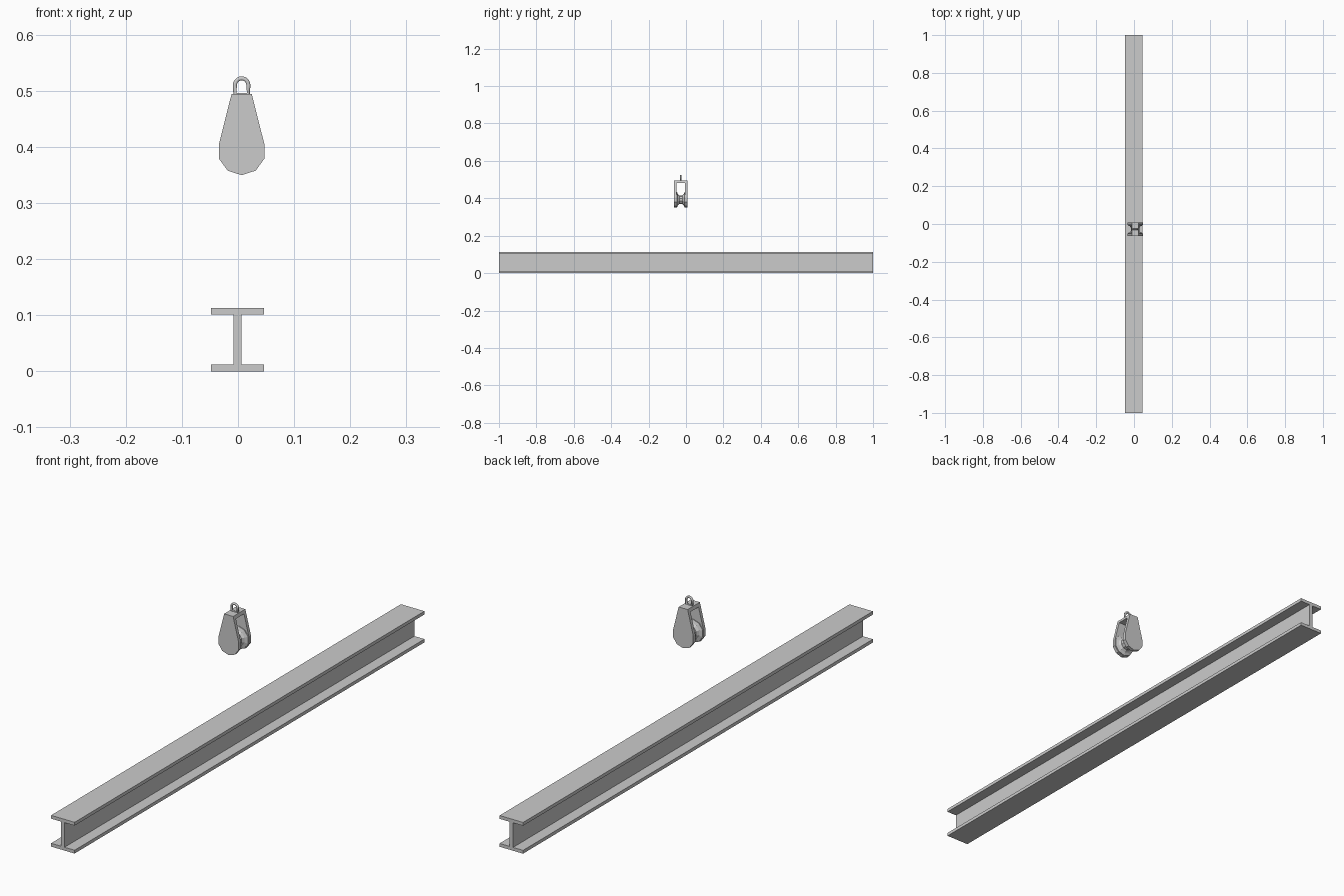
import bpy, bmesh, math
from math import sin, cos, pi, radians

if "Cube" in bpy.data.objects:
    bpy.data.objects.remove(bpy.data.objects["Cube"])

CX, CY, CZ, R = 0.0065, -0.028, 0.392, 0.0425   # pulley axle centre and radius
HALF = 0.035                                    # half width of the pulley block


def finish(name, bm):
    bmesh.ops.recalc_face_normals(bm, faces=bm.faces)
    me = bpy.data.meshes.new(name)
    bm.to_mesh(me)
    bm.free()
    ob = bpy.data.objects.new(name, me)
    bpy.context.collection.objects.link(ob)
    return ob


def extrude_y(name, pts, y0, y1):
    """Extrude an x/z outline along y."""
    bm = bmesh.new()
    face = bm.faces.new([bm.verts.new((x, y0, z)) for x, z in pts])
    new = bmesh.ops.extrude_face_region(bm, geom=[face])["geom"]
    bmesh.ops.translate(bm, vec=(0, y1 - y0, 0),
                        verts=[v for v in new if isinstance(v, bmesh.types.BMVert)])
    return finish(name, bm)


# I-beam
bx, w, f, h, t = -0.001, 0.047, 0.007, 0.113, 0.012
half = [(w, 0), (w, t), (f, t), (f, h - t), (w, h - t), (w, h)]
outline = [(bx + x, z) for x, z in half] + [(bx - x, z) for x, z in reversed(half)]
extrude_y("i_beam", outline, -1, 1)

# Cheek plates: lower half of a decagon, tapering up to a narrow top
TOP, TW, PT = 0.494, 0.018, 0.012
cheek = [(CX + R * cos(radians(a)), CZ + R * sin(radians(a)))
         for a in range(-198, 19, 36)]
cheek += [(CX + TW, TOP), (CX - TW, TOP)]
extrude_y("cheek_front", cheek, CY - HALF, CY - HALF + PT)
extrude_y("cheek_back", cheek, CY + HALF - PT, CY + HALF)

# Bridge joining the cheeks at the top
bridge = [(CX - TW, TOP), (CX + TW, TOP), (CX + 0.021, 0.482), (CX - 0.021, 0.482)]
extrude_y("top_bridge", bridge, CY - HALF + PT, CY + HALF - PT)

# Grooved ten-sided wheel between the cheeks
prof = [(-0.023, 0.041), (-0.020, 0.041), (-0.016, 0.030), (-0.008, 0.023),
        (0.008, 0.023), (0.016, 0.030), (0.020, 0.041), (0.023, 0.041)]
bm = bmesh.new()
rings = [[bm.verts.new((CX + r * sin(k * pi / 5), CY + y, CZ - r * cos(k * pi / 5)))
          for k in range(10)] for y, r in prof]
for a, b in zip(rings, rings[1:]):
    for k in range(10):
        n = (k + 1) % 10
        bm.faces.new((a[k], a[n], b[n], b[k]))
bm.faces.new(rings[0])
bm.faces.new(rings[-1])
finish("pulley_wheel", bm)

# D-shaped hanging eye
cu = bpy.data.curves.new("hanging_eye", "CURVE")
cu.dimensions = "3D"
cu.bevel_depth = 0.0042
cu.bevel_resolution = 1
er, ez = 0.012, 0.510
path = [(er * cos(i * pi / 10), ez + er * sin(i * pi / 10)) for i in range(11)]
path += [(-er, 0.493), (er, 0.493)]
sp = cu.splines.new("POLY")
sp.points.add(len(path) - 1)
for p, (x, z) in zip(sp.points, path):
    p.co = (CX + x, CY, z, 1)
sp.use_cyclic_u = True
bpy.context.collection.objects.link(bpy.data.objects.new("hanging_eye", cu))
